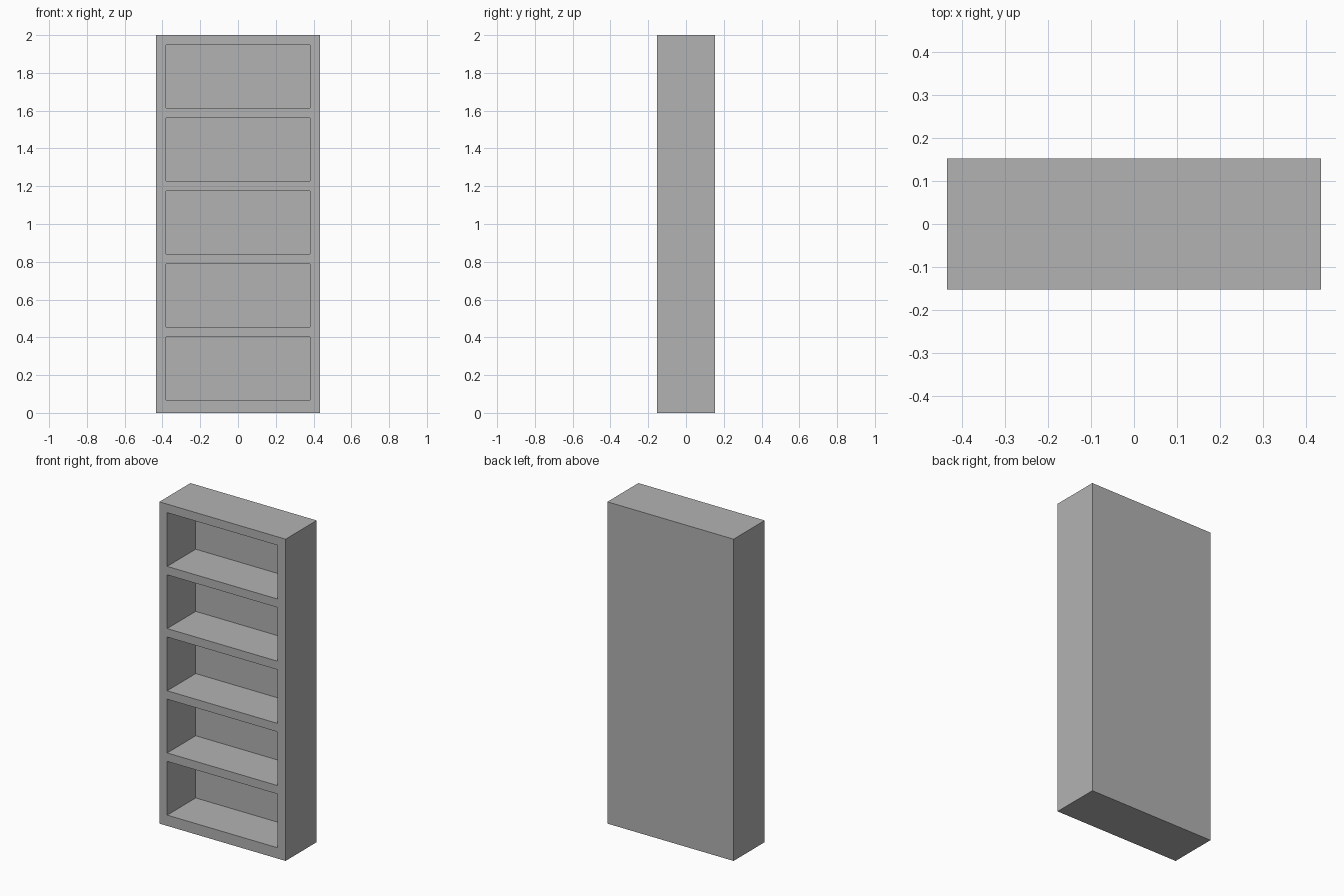
import bpy, bmesh

if "Cube" in bpy.data.objects:
    bpy.data.objects.remove(bpy.data.objects["Cube"])

W, D, H = 0.868, 0.305, 2.0        # overall size
INNER = 0.38                       # half width of the openings
BASE, OPEN, PITCH = 0.067, 0.334, 0.3865
DEPTH = 0.28                       # depth of each compartment
SHELVES = 5

grey = bpy.data.materials.new("plain grey")
grey.diffuse_color = (0.448, 0.448, 0.448, 1)
grey.use_nodes = True
grey.node_tree.nodes["Principled BSDF"].inputs["Base Color"].default_value = grey.diffuse_color

# front frame as a grid of faces
xs = [-W / 2, -INNER, INNER, W / 2]
zs = [0.0]
for i in range(SHELVES):
    zs += [BASE + i * PITCH, BASE + i * PITCH + OPEN]
zs.append(H)

bm = bmesh.new()
grid = [[bm.verts.new((x, -D / 2, z)) for x in xs] for z in zs]
openings = []
for r in range(len(zs) - 1):
    for c in range(len(xs) - 1):
        f = bm.faces.new((grid[r][c], grid[r][c + 1], grid[r + 1][c + 1], grid[r + 1][c]))
        if c == 1 and r % 2 == 1:
            openings.append(f)

# outer sides, top and bottom, then the back panel
rim = [e for e in bm.edges if e.is_boundary]
ext = bmesh.ops.extrude_edge_only(bm, edges=rim)["geom"]
bmesh.ops.translate(bm, verts=[g for g in ext if isinstance(g, bmesh.types.BMVert)], vec=(0, D, 0))
bmesh.ops.holes_fill(bm, edges=[e for e in bm.edges if e.is_boundary], sides=0)

# compartments pushed in from the front
for f in bmesh.ops.extrude_discrete_faces(bm, faces=openings)["faces"]:
    bmesh.ops.translate(bm, verts=f.verts[:], vec=(0, DEPTH, 0))

bmesh.ops.recalc_face_normals(bm, faces=bm.faces[:])
mesh = bpy.data.meshes.new("bookcase")
bm.to_mesh(mesh)
bm.free()
mesh.materials.append(grey)
bookcase = bpy.data.objects.new("bookcase", mesh)
bpy.context.collection.objects.link(bookcase)
